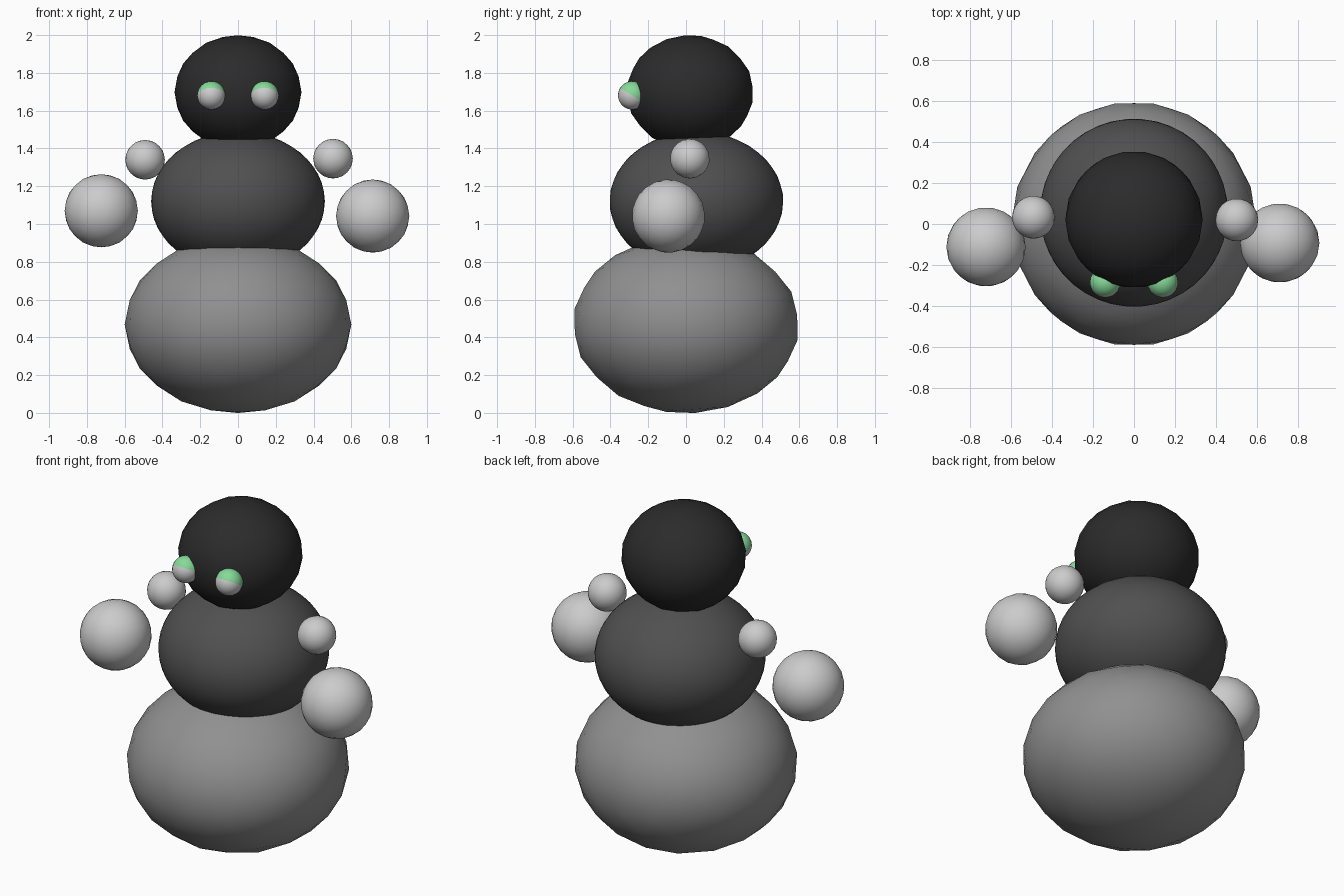
import bpy
import bmesh
from math import radians
from mathutils import Matrix

if "Cube" in bpy.data.objects:
    bpy.data.objects.remove(bpy.data.objects["Cube"])


def material(name, rgb):
    m = bpy.data.materials.new(name)
    m.diffuse_color = (*rgb, 1)
    m.use_nodes = True
    m.node_tree.nodes["Principled BSDF"].inputs["Base Color"].default_value = m.diffuse_color
    return m


def ball(name, centre, radii, subdivisions=3, mat=None):
    """Smooth-shaded low-poly ball, tilted slightly and then squashed."""
    bm = bmesh.new()
    tilt = Matrix.Rotation(radians(-10), 4, 'X') @ Matrix.Rotation(radians(-90), 4, 'Z')
    bmesh.ops.create_icosphere(bm, subdivisions=subdivisions, radius=1,
                               matrix=Matrix.Diagonal((*radii, 1)) @ tilt)
    return finish(bm, name, centre, [mat] if mat else [])


def finish(bm, name, centre, mats):
    for f in bm.faces:
        f.smooth = True
    mesh = bpy.data.meshes.new(name)
    bm.to_mesh(mesh)
    bm.free()
    for m in mats:
        mesh.materials.append(m)
    ob = bpy.data.objects.new(name, mesh)
    ob.location = centre
    bpy.context.collection.objects.link(ob)
    return ob


def eye(name, centre, radius, mats):
    """Eyeball whose tilted upper half is a coloured lid."""
    bm = bmesh.new()
    bmesh.ops.create_uvsphere(bm, u_segments=24, v_segments=16, radius=radius)
    for f in bm.faces:
        f.material_index = int(f.calc_center_median().z > 0)
    bmesh.ops.rotate(bm, verts=bm.verts, matrix=Matrix.Rotation(radians(-32), 3, 'X'))
    return finish(bm, name, centre, mats)


black = material("black", (0.024, 0.024, 0.024))
dark = material("dark_grey", (0.08, 0.08, 0.08))
mid = material("mid_grey", (0.28, 0.28, 0.28))
pale = material("pale_grey", (0.8, 0.8, 0.8))
green = material("green", (0.24, 0.7, 0.32))

# Stacked body
ball("lower_body", (0, 0, 0.468), (0.6, 0.6, 0.47), 3, mid)
ball("torso", (0, 0.055, 1.12), (0.46, 0.46, 0.37), 4, dark)
ball("head", (0, 0.022, 1.698), (0.336, 0.336, 0.302), 3, black)

# Floating shoulders and hands (slightly uneven left to right)
ball("shoulder_left", (-0.492, 0.033, 1.34), (0.105,) * 3)
ball("shoulder_right", (0.503, 0.02, 1.346), (0.105,) * 3)
ball("hand_left", (-0.724, -0.112, 1.07), (0.194,) * 3)
ball("hand_right", (0.713, -0.093, 1.042), (0.194,) * 3)

# Eyes with lids
for side, x in (("left", -0.141), ("right", 0.141)):
    eye("eye_" + side, (x, -0.285, 1.681), 0.075, [pale, green])
